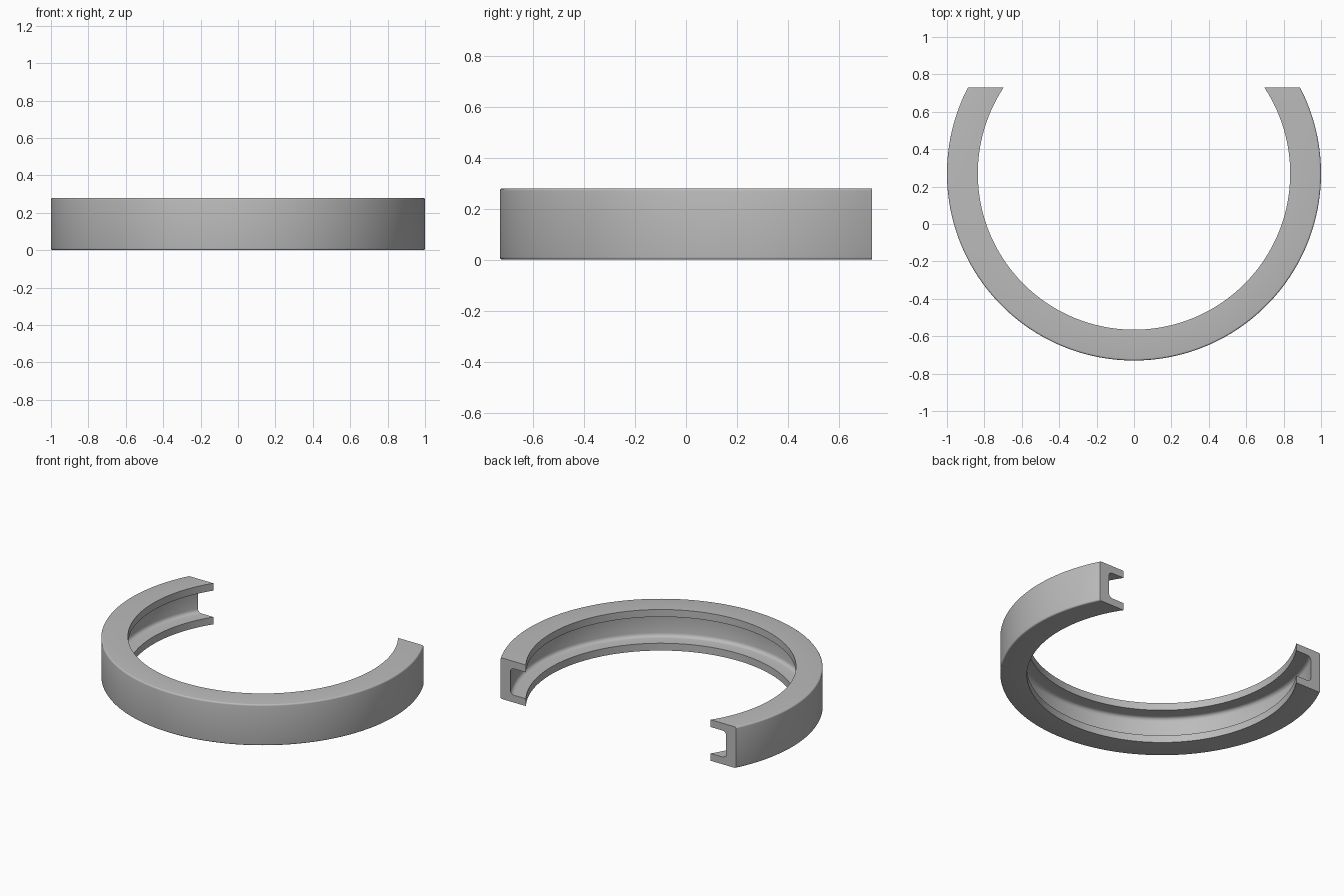
import bpy, bmesh, math

cube = bpy.data.objects.get("Cube")
if cube:
    bpy.data.objects.remove(cube, do_unlink=True)

R_OUT, R_IN, R_WEB = 1.0, 0.835, 0.935   # outer wall, flange lip, web inside
HEIGHT, FLANGE = 0.28, 0.05
CENTRE_Y, CUT_Y = 0.27, 0.73
EDGE, FILLET, STEPS = 0.01, 0.025, 128


def arc(cx, cz, radius, start, end, n=4):
    """Points of a rounded corner, angles in degrees."""
    angles = [math.radians(start + (end - start) * i / n) for i in range(n + 1)]
    return [(cx + radius * math.cos(a), cz + radius * math.sin(a)) for a in angles]


# Lower half of the C section as (radius, height), mirrored for the upper half
lower = [(R_WEB, FLANGE + FILLET)]
lower = arc(R_WEB - FILLET, FLANGE + FILLET, FILLET, 0, -90)
lower += [(R_IN, FLANGE), (R_IN, 0)]
lower += arc(R_OUT - EDGE, EDGE, EDGE, -90, 0)
profile = lower + [(r, HEIGHT - z) for r, z in reversed(lower)]

# Sweep the section round the ring, each strand ending on the flat cut plane
bm = bmesh.new()
rings = []
for i in range(STEPS + 1):
    t = 2 * i / STEPS - 1
    ring = []
    for r, z in profile:
        a = t * (math.pi / 2 + math.asin((CUT_Y - CENTRE_Y) / r))
        ring.append(bm.verts.new((r * math.sin(a), CENTRE_Y - r * math.cos(a), z)))
    rings.append(ring)
count = len(profile)
for a, b in zip(rings, rings[1:]):
    for j in range(count):
        k = (j + 1) % count
        bm.faces.new((a[j], a[k], b[k], b[j]))
# Flat end caps
bm.faces.new(rings[0])
bm.faces.new(rings[-1])
bmesh.ops.recalc_face_normals(bm, faces=bm.faces)

mesh = bpy.data.meshes.new("channel_ring")
bm.to_mesh(mesh)
bm.free()
ring_obj = bpy.data.objects.new("channel_ring", mesh)
bpy.context.collection.objects.link(ring_obj)

# Plain grey finish
grey = bpy.data.materials.new("plain_grey")
grey.use_nodes = True
colour = (0.5, 0.5, 0.5, 1)
grey.diffuse_color = colour
grey.node_tree.nodes["Principled BSDF"].inputs["Base Color"].default_value = colour
mesh.materials.append(grey)

# Smooth curved walls, sharp rims
bpy.ops.object.select_all(action="DESELECT")
ring_obj.select_set(True)
bpy.context.view_layer.objects.active = ring_obj
bpy.ops.object.shade_smooth_by_angle(angle=math.radians(35))
